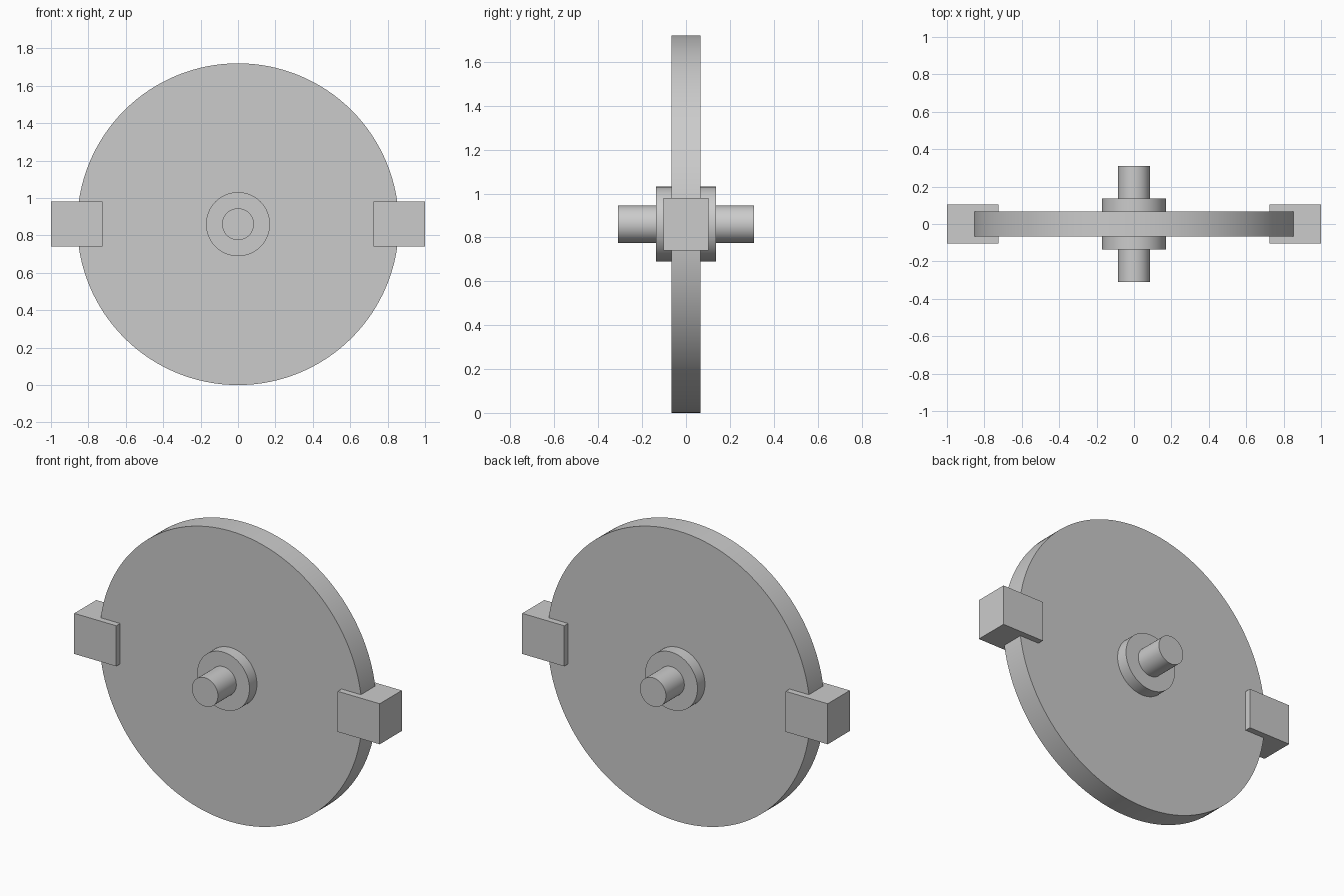
import bpy
import math

cube = bpy.data.objects.get("Cube")
if cube:
    bpy.data.objects.remove(cube, do_unlink=True)

CENTRE_Z = 0.86
GREY = (0.6, 0.6, 0.6, 1.0)

grey = bpy.data.materials.new("plain grey")
grey.use_nodes = True
grey.diffuse_color = GREY
grey.node_tree.nodes["Principled BSDF"].inputs["Base Color"].default_value = GREY


def cylinder(name, radius, half_depth, sides):
    """Cylinder lying along y, centred on the wheel axis."""
    bpy.ops.mesh.primitive_cylinder_add(
        vertices=sides, radius=radius, depth=2 * half_depth,
        location=(0, 0, CENTRE_Z), rotation=(math.pi / 2, 0, 0))
    obj = bpy.context.object
    obj.name = name
    obj.data.materials.append(grey)
    bpy.ops.object.shade_smooth_by_angle(angle=math.radians(30))


def block(name, side):
    """Rectangular block straddling the rim on one side."""
    bpy.ops.mesh.primitive_cube_add(size=1, location=(side * 0.8625, 0, CENTRE_Z))
    obj = bpy.context.object
    obj.name = name
    obj.scale = (0.275, 0.206, 0.24)
    bpy.ops.object.transform_apply(location=False, rotation=False, scale=True)
    obj.data.materials.append(grey)


# Disc, hub and axle
cylinder("disc", 0.86, 0.067, 128)
cylinder("hub", 0.171, 0.137, 64)
cylinder("axle", 0.085, 0.309, 64)

# Rim blocks
block("left_rim_block", 1)
block("right_rim_block", -1)
